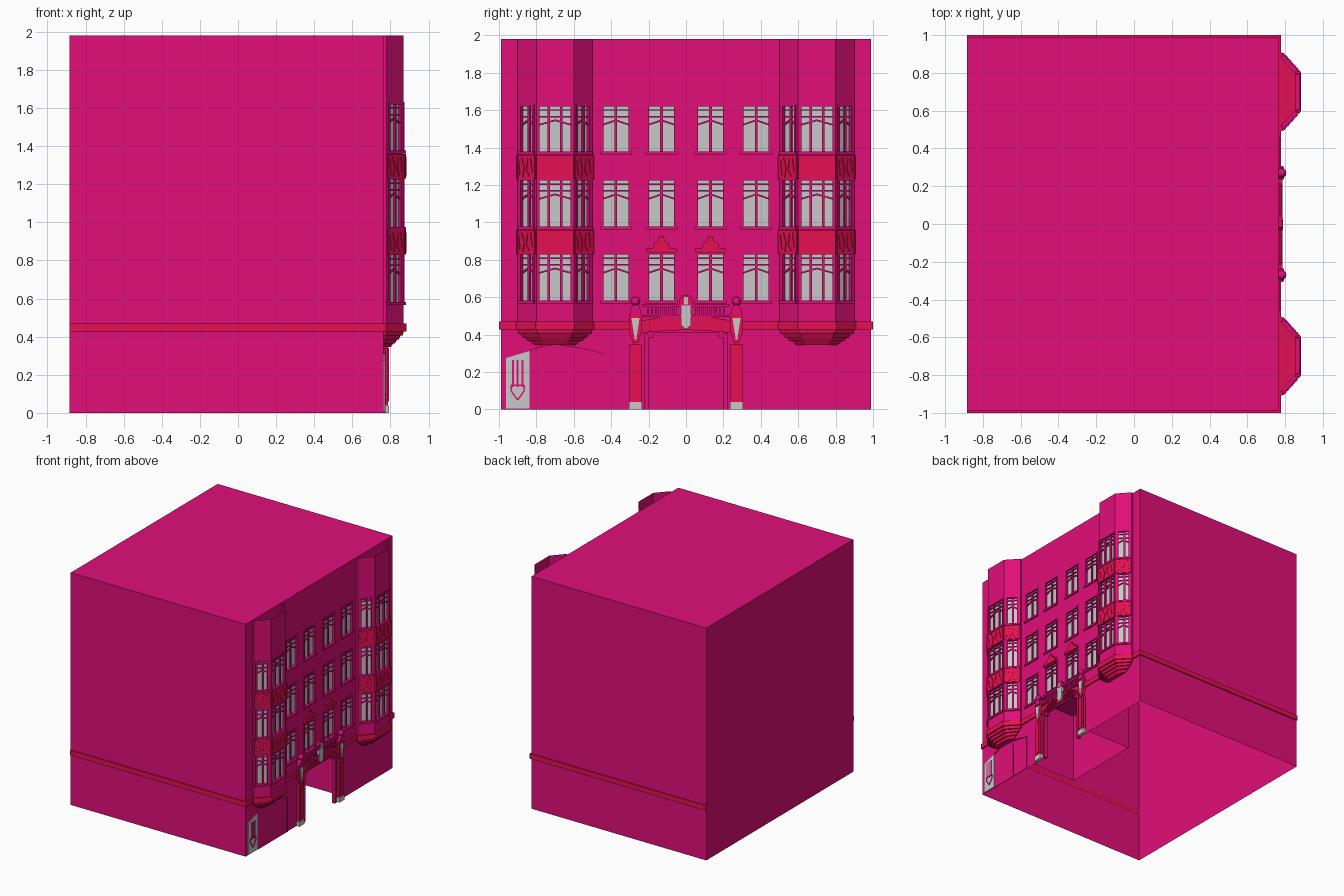
import bpy, bmesh, math
from mathutils import Matrix, Vector

cube = bpy.data.objects.get("Cube")
if cube:
    bpy.data.objects.remove(cube, do_unlink=True)


def material(name, rgb):
    m = bpy.data.materials.new(name)
    m.use_nodes = True
    m.diffuse_color = (*rgb, 1)
    m.node_tree.nodes["Principled BSDF"].inputs["Base Color"].default_value = (*rgb, 1)
    return m


PINK = material("pink plaster", (0.75, 0.0045, 0.19))
RED = material("red trim", (0.79, 0.005, 0.085))
GREY = material("light grey", (0.58, 0.58, 0.58))
parts = {}


def part(name, mat):
    return parts.setdefault(name, (bmesh.new(), mat))[0]


def frame(origin, normal):
    """Local axes: u sideways, v up, d outwards."""
    n = Vector(normal).normalized()
    u = Vector((0, 0, 1)).cross(n)
    return Matrix.Translation(origin) @ Matrix((u, (0, 0, 1), n)).transposed().to_4x4()


def face(bm, M, pts):
    return bm.faces.new([bm.verts.new(M @ Vector(p)) for p in pts])


def loft(bm, rings):
    loops = [[bm.verts.new(p) for p in r] for r in rings]
    new = [bm.faces.new(loops[0]), bm.faces.new(loops[-1])]
    for a, b in zip(loops, loops[1:]):
        for i in range(len(a)):
            j = (i + 1) % len(a)
            new.append(bm.faces.new((a[i], a[j], b[j], b[i])))
    bmesh.ops.recalc_face_normals(bm, faces=new)


def plate(name, mat, M, pts, d0, d1):
    loft(part(name, mat), [[M @ Vector((u, v, d)) for u, v in pts] for d in (d0, d1)])


def box(name, mat, M, u0, u1, v0, v1, d0, d1):
    plate(name, mat, M, [(u0, v0), (u1, v0), (u1, v1), (u0, v1)], d0, d1)


def bar(name, mat, M, p, q, w, d0, d1):
    p, q = Vector(p), Vector(q)
    s = (q - p).orthogonal().normalized() * w / 2
    plate(name, mat, M, [p - s, q - s, q + s, p + s], d0, d1)


def wall(name, M, u0, u1, v0, v1, holes=(), depth=0.015):
    """Flat wall with rectangular openings and their reveals."""
    bm = part(name, PINK)
    us = sorted({u0, u1, *[x for h in holes for x in h[:2]]})
    vs = sorted({v0, v1, *[x for h in holes for x in h[2:]]})
    for a, b in zip(us, us[1:]):
        for c, d in zip(vs, vs[1:]):
            m, n = (a + b) / 2, (c + d) / 2
            if not any(h[0] < m < h[1] and h[2] < n < h[3] for h in holes):
                face(bm, M, [(a, c, 0), (b, c, 0), (b, d, 0), (a, d, 0)])
    for a, b, c, d in holes:
        ring = [(a, c), (b, c), (b, d), (a, d)]
        for i in range(4):
            p, q = ring[i], ring[(i + 1) % 4]
            if p[1] + q[1] > 0:
                face(bm, M, [(*p, 0), (*q, 0), (*q, -depth), (*p, -depth)])


def window(M, uc, hw, v0, v1, mullions):
    W = M @ Matrix.Translation((uc, 0, 0))
    face(part("window_panes", GREY), W,
         [(-hw, v0, -.014), (hw, v0, -.014), (hw, v1, -.014), (-hw, v1, -.014)])
    bars = "window_bars"
    for m in mullions:
        box(bars, PINK, W, m - .007, m + .007, v0, v1, -.014, -.003)
    for drop in (.025, .06):
        box(bars, PINK, W, -hw, hw, v1 - drop - .004, v1 - drop + .004, -.014, -.005)
    for s in (-1, 1):
        bar(bars, PINK, W, (s * hw, v1 - .105), (0, v1 - .08), .009, -.014, -.004)
        box("window_frames", PINK, W, s * hw - .006, s * hw + .006, v0, v1, -.014, .005)
    box("window_frames", PINK, W, -hw - .006, hw + .006, v1 - .006, v1 + .006, -.014, .005)
    box("window_sills", PINK, W, -hw - .012, hw + .012, v0 - .012, v0 + .004, -.014, .012)


ROWS = [(.578, .834), (.973, 1.23), (1.374, 1.626)]
X, TOP, BACK, SIDE = .765, 1.98, -.885, .99
MID = (X + BACK) / 2
HALF = (X - BACK) / 2
BAND = (.428, .47)

# Building shell, open underneath
facade = frame((X, 0, 0), (1, 0, 0))
wall("building_shell", frame((BACK, 0, 0), (-1, 0, 0)), -SIDE, SIDE, 0, TOP)
for s in (-1, 1):
    f = frame((MID, s * SIDE, 0), (0, s, 0))
    wall("building_shell", f, -HALF, HALF, 0, TOP)
    box("string_course", RED, f, -HALF, HALF, *BAND, -.001, .01)
face(part("roof", PINK), Matrix.Translation((MID, 0, TOP)),
     [(-HALF, -SIDE, 0), (HALF, -SIDE, 0), (HALF, SIDE, 0), (-HALF, SIDE, 0)])

# Street facade with windows and gateway
centres = [-.375, -.131, .131, .375]
openings = [(c - .073, c + .073, *r) for c in centres for r in ROWS]
GATE = (-.2, .2, 0, .41)
wall("facade", facade, -SIDE, SIDE, 0, TOP, openings + [GATE])
for c in centres:
    for r in ROWS:
        window(facade, c, .073, *r, [0])
for s in (-1, 1):
    for a, b in ((.305, .5), (.9, 1.0)):
        a, b = sorted((s * a, s * b))
        box("string_course", RED, facade, a, b, *BAND, -.001, .012)

# Hollow passage behind the gateway
wall("passage", frame((.35, 0, 0), (1, 0, 0)), -.345, .345, 0, .6)
for s in (-1, 1):
    wall("passage", frame(((X + .35) / 2, s * .345, 0), (0, -s, 0)), -.2075, .2075, 0, .6)
face(part("passage", PINK), Matrix.Identity(4),
     [(.35, -.345, .6), (.35, .345, .6), (X, .345, .6), (X, -.345, .6)])

# Bay windows
OUTLINE = [(0, -.2), (.015, -.2), (.105, -.1), (.105, .1), (.015, .2), (0, .2)]


def bay_ring(yc, z, kx, ky):
    return [Vector((X + x * kx, yc + y * ky, z)) for x, y in OUTLINE]


for yc in (-.7, .7):
    for i, (a, b) in enumerate(zip(OUTLINE, OUTLINE[1:])):
        a, b = Vector((X + a[0], yc + a[1], 0)), Vector((X + b[0], yc + b[1], 0))
        half = (b - a).length / 2
        M = frame((a + b) / 2, (b - a).cross(Vector((0, 0, 1))))
        if i in (0, 4):
            wall("bay_walls", M, -half, half, BAND[1], TOP)
            continue
        hw = .088 if i == 2 else .047
        wall("bay_walls", M, -half, half, BAND[1], TOP, [(-hw, hw, *r) for r in ROWS])
        for r in ROWS:
            window(M, 0, hw, *r, [-.034, .034] if i == 2 else [.008])
        # Carved panels between the floors
        for v in (.829, 1.228):
            w = half - .006
            box("bay_panels", RED, M, -w, w, v + .003, v + .13, -.001, .01)
            strokes = [((-.5, .9), (-.2, .5)), ((-.2, .5), (-.35, .1)), ((.2, .85), (.05, .4)),
                       ((.05, .4), (.4, .15)), ((.55, .9), (.75, .3)), ((-.85, .8), (-.7, .2))]
            for p, q in strokes:
                bar("panel_carving", RED, M, (p[0] * w, v + p[1] * .13),
                    (q[0] * w, v + q[1] * .13), .006, .009, .014)
            for s in (-1, 1):
                box("panel_carving", RED, M, s * w - .004, s * w + .004,
                    v + .003, v + .13, .005, .013)
    loft(part("bay_band", RED), [bay_ring(yc, z, 1.13, 1.04) for z in BAND])
    steps = [(.43, 1, 1), (.405, .95, .97), (.405, .85, .9), (.385, .75, .85),
             (.385, .68, .8), (.365, .55, .72), (.365, .48, .66), (.345, .35, .55)]
    loft(part("bay_corbel", RED), [bay_ring(yc, *s) for s in steps])

# Crests over the two middle windows
for c in (-.131, .131):
    box("window_crest", RED, facade, c - .08, c + .08, .838, .862, -.001, .018)
    plate("window_crest", RED, facade, [(c + x, z) for x, z in (
        (-.045, .862), (.045, .862), (.04, .89), (.018, .9), (.012, .925),
        (-.012, .925), (-.018, .9), (-.04, .89))], -.001, .012)

# Gateway surround, pillars and figures
for s in (-1, 1):
    def span(a, b):
        return sorted((s * a, s * b))
    box("gate_pillars", RED, facade, *span(.238, .302), .04, .35, -.001, .022)
    box("pillar_strips", RED, facade, *span(.255, .285), .06, .34, .02, .027)
    box("pillar_bases", GREY, facade, *span(.235, .305), 0, .04, -.001, .028)
    box("gate_jambs", PINK, facade, *span(.2, .222), 0, .41, -.02, .01)
    box("gate_jambs", PINK, facade, *span(.17, .2), .385, .41, -.02, .006)
    bracket = [(-.036, .51), (.036, .51), (.036, .42), (.012, .355), (-.012, .355), (-.036, .42)]
    plate("pillar_brackets", RED, facade, [(s * .27 + u, v) for u, v in bracket], -.001, .022)
    plate("bracket_inlays", GREY, facade,
          [(s * .27 + u, v) for u, v in ((-.022, .49), (.022, .49), (.004, .375), (-.004, .375))],
          .02, .028)
    plate("figure_bodies", PINK, facade, [(s * .27 + u, v) for u, v in (
        (-.03, .51), (.03, .51), (.024, .545), (.01, .56), (-.01, .56), (-.024, .545))], -.001, .03)
    bmesh.ops.create_uvsphere(part("figure_heads", PINK), u_segments=12, v_segments=8, radius=.024,
                              matrix=Matrix.Translation((X + .018, s * .27, .578)))
    # Sunburst rays and balustrade
    for k in range(6):
        bar("sunburst_rays", RED, facade, (s * .04, .43 + k * .008),
            (s * (.225 - k * .02), .428 + k * .013), .005, .01, .018)
    for k in range(8):
        box("balusters", PINK, facade, *span(.05 + k * .021, .062 + k * .021), .5, .55, -.001, .014)
plate("gate_header", RED, facade, [(-.235, .41), (-.12, .42), (0, .425), (.12, .42), (.235, .41),
                                   (.235, .475), (.1, .5), (-.1, .5), (-.235, .475)], -.01, .012)
box("balustrade_rail", PINK, facade, -.235, .235, .55, .565, -.001, .02)
box("balustrade_rail", PINK, facade, -.235, .235, .495, .504, -.001, .017)
plate("gate_shield", GREY, facade, [(-.028, .555), (.028, .555), (.026, .45), (0, .428),
                                    (-.026, .45)], -.001, .024)
plate("shield_crown", RED, facade, [(-.035, .55), (.035, .55), (.038, .585), (.015, .612),
                                    (-.015, .612), (-.038, .585)], -.001, .02)
box("crown_jewel", GREY, facade, -.01, .01, .56, .6, .019, .025)

# Arched side entrance with a sign leaf
ARCH = [(-.835, .312), (-.77, .333), (-.7, .34), (-.62, .334), (-.5, .312), (-.435, .29)]
plate("side_door", PINK, facade, [(-.835, 0), *ARCH, (-.435, 0)][::-1], -.001, .004)
for p, q in zip(ARCH, ARCH[1:]):
    bar("door_arch", PINK, facade, p, q, .01, -.001, .009)
for u in (-.6, -.435):
    box("door_arch", PINK, facade, u - .003, u + .003, 0, .3, -.001, .008)
plate("sign_leaf", GREY, facade, [(-.963, .005), (-.838, .005), (-.838, .312), (-.963, .275)],
      -.001, .007)
for u in (-.925, -.9, -.875):
    box("sign_arrow", PINK, facade, u - .005, u + .005, .12, .265, .006, .011)
for p, q in (((-.935, .1), (-.9, .05)), ((-.9, .05), (-.865, .1)), ((-.935, .1), (-.935, .13)),
             ((-.865, .1), (-.865, .13)), ((-.935, .13), (-.865, .13))):
    bar("sign_arrow", PINK, facade, p, q, .008, .006, .011)

# Turn every collected part into an object
for name, (bm, mat) in parts.items():
    mesh = bpy.data.meshes.new(name)
    bm.to_mesh(mesh)
    bm.free()
    mesh.materials.append(mat)
    bpy.context.collection.objects.link(bpy.data.objects.new(name, mesh))
